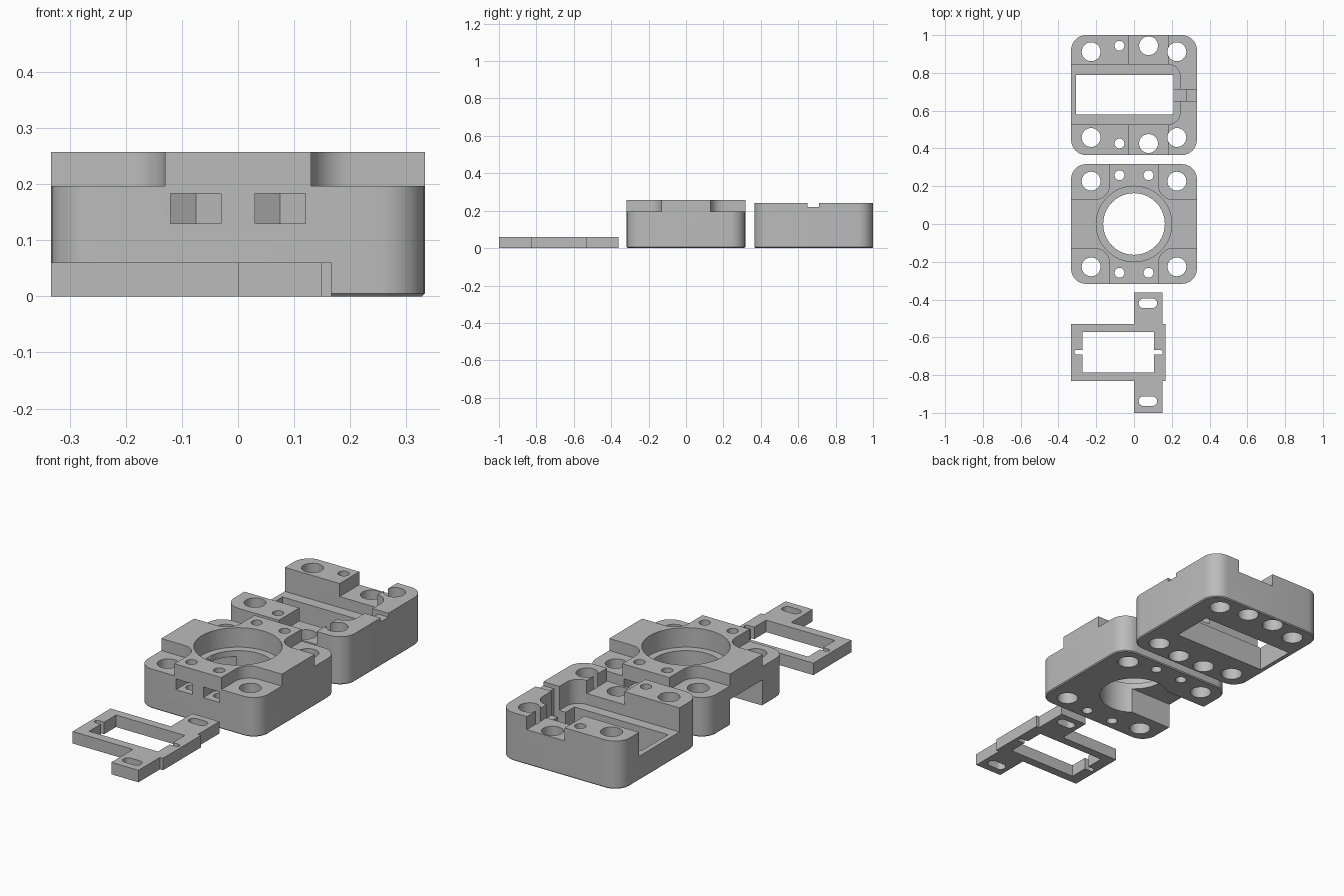
import bpy, bmesh, math

cube = bpy.data.objects.get("Cube")
if cube:
    bpy.data.objects.remove(cube, do_unlink=True)

grey = bpy.data.materials.new("light_grey")
grey.use_nodes = True
grey.diffuse_color = (0.5, 0.5, 0.5, 1)
grey.node_tree.nodes["Principled BSDF"].inputs["Base Color"].default_value = (0.5, 0.5, 0.5, 1)


def rounded(x0, x1, y0, y1, r=0.0, steps=8):
    """Counter-clockwise outline of a rectangle with rounded corners."""
    if r <= 0:
        return [(x0, y0), (x1, y0), (x1, y1), (x0, y1)]
    pts = []
    for k, (cx, cy) in enumerate([(x1 - r, y1 - r), (x0 + r, y1 - r),
                                  (x0 + r, y0 + r), (x1 - r, y0 + r)]):
        for i in range(steps + 1):
            a = (k + i / steps) * math.pi / 2
            p = (cx + r * math.cos(a), cy + r * math.sin(a))
            if not pts or math.dist(p, pts[-1]) > 1e-5:
                pts.append(p)
    if math.dist(pts[0], pts[-1]) < 1e-5:
        pts.pop()
    return pts


def ring(x, y, r, sides=32):
    return [(x + r * math.cos(math.tau * i / sides), y + r * math.sin(math.tau * i / sides))
            for i in range(sides)]


def loft(name, layers):
    """Solid through stacked outlines, given as (outline, z)."""
    bm = bmesh.new()
    rows = [[bm.verts.new((x, y, z)) for x, y in pts] for pts, z in layers]
    n = len(rows[0])
    for a, b in zip(rows, rows[1:]):
        for i in range(n):
            j = (i + 1) % n
            bm.faces.new((a[i], a[j], b[j], b[i]))
    bm.faces.new(rows[0][::-1])
    bm.faces.new(rows[-1])
    bmesh.ops.recalc_face_normals(bm, faces=bm.faces)
    me = bpy.data.meshes.new(name)
    bm.to_mesh(me)
    bm.free()
    me.materials.append(grey)
    ob = bpy.data.objects.new(name, me)
    bpy.context.collection.objects.link(ob)
    return ob


def carve(ob, cuts, operation="DIFFERENCE"):
    """Apply a boolean for each (outline, bottom, top)."""
    tools = []
    for pts, z0, z1 in cuts:
        tool = loft("cutter", [(pts, z0), (pts, z1)])
        tool.hide_render = True
        mod = ob.modifiers.new("cut", "BOOLEAN")
        mod.operation, mod.solver, mod.object = operation, "EXACT", tool
        tools.append(tool)
    bpy.context.view_layer.update()
    deps = bpy.context.evaluated_depsgraph_get()
    me = bpy.data.meshes.new_from_object(ob.evaluated_get(deps))
    ob.modifiers.clear()
    ob.data = me
    for tool in tools:
        bpy.data.objects.remove(tool, do_unlink=True)


def block(name, y0, y1, top):
    """Rounded block with a slight chamfer round its base."""
    w, c, r = 0.333, 0.005, 0.08
    base = rounded(-w + c, w - c, y0 + c, y1 - c, r - c)
    full = rounded(-w, w, y0, y1, r)
    return loft(name, [(base, 0), (full, c), (full, top)])


LOW, HIGH = -0.1, 0.4

# Centre block: stepped bore, corner pockets, screw holes and nut slots
bearing_block = block("bearing_block", -0.317, 0.317, 0.257)
cuts = [(ring(0, 0, 0.163, 64), LOW, HIGH),
        (ring(0, 0, 0.2, 64), 0.16, HIGH),
        (rounded(-0.5, 0, -0.13, 0.13), LOW, 0.13)]
for sx in (-1, 1):
    for sy in (-1, 1):
        xs = sorted((sx * 0.13, sx * 0.5))
        ys = sorted((sy * 0.13, sy * 0.5))
        cuts += [(rounded(*xs, *ys, 0.075), 0.197, HIGH),
                 (ring(sx * 0.227, sy * 0.227, 0.05), LOW, HIGH),
                 (ring(sx * 0.077, sy * 0.258, 0.026), LOW, HIGH)]
        # Nut slot with a hexagonal inner end
        cx, h = sx * 0.075, 0.045
        slot = [(cx - h, sy * 0.4), (cx - h, sy * 0.232), (cx, sy * 0.206),
                (cx + h, sy * 0.232), (cx + h, sy * 0.4)]
        cuts.append((slot, 0.13, 0.183))
carve(bearing_block, cuts)

# Rear block: window, open channel, cross slot, wire notch and holes
motor_block = block("motor_block", 0.365, 1.0, 0.24)
mid = 0.685
cuts = [(rounded(-0.307, 0.21, 0.58, 0.79), LOW, HIGH),
        (rounded(-0.5, 0.245, 0.527, 0.845, 0.065), 0.12, HIGH),
        (rounded(-0.03, 0.18, 0.3, 0.6), 0.175, HIGH),
        (rounded(-0.03, 0.18, 0.77, 1.1), 0.175, HIGH),
        (rounded(0.15, 0.275, 0.65, 0.712), 0.06, HIGH),
        (rounded(0.15, 0.5, 0.65, 0.712), 0.22, HIGH)]
for s in (-1, 1):
    for x in (-0.227, 0.227):
        cuts.append((ring(x, mid + s * 0.227, 0.05), LOW, HIGH))
    cuts += [(ring(0.077, mid + s * 0.259, 0.05), LOW, HIGH),
             (ring(-0.077, mid + s * 0.259, 0.026), LOW, HIGH),
             (ring(-0.077, mid + s * 0.259, 0.05), LOW, 0.1)]
carve(motor_block, cuts)

# Front plate: frame with two slotted tabs
outline = [(-0.333, -0.83), (0, -0.83), (0, -1), (0.15, -1), (0.15, -0.83), (0.167, -0.83),
           (0.167, -0.53), (0.15, -0.53), (0.15, -0.362), (0, -0.362), (0, -0.53), (-0.333, -0.53)]
mount_plate = loft("mount_plate", [(outline, 0), (outline, 0.06)])
cuts = [(rounded(-0.273, 0.107, -0.785, -0.573), LOW, HIGH),
        (rounded(-0.315, -0.2, -0.692, -0.667, 0.012), LOW, HIGH),
        (rounded(0.05, 0.152, -0.692, -0.667, 0.012), LOW, HIGH)]
for y in (-0.42, -0.938):
    cuts.append((rounded(0.025, 0.122, y - 0.025, y + 0.025, 0.024), LOW, HIGH))
carve(mount_plate, cuts)

# Smooth the round walls, keep edges crisp
bpy.ops.object.select_all(action="DESELECT")
for ob in (bearing_block, motor_block, mount_plate):
    ob.select_set(True)
bpy.context.view_layer.objects.active = bearing_block
bpy.ops.object.shade_smooth_by_angle(angle=math.radians(30))
